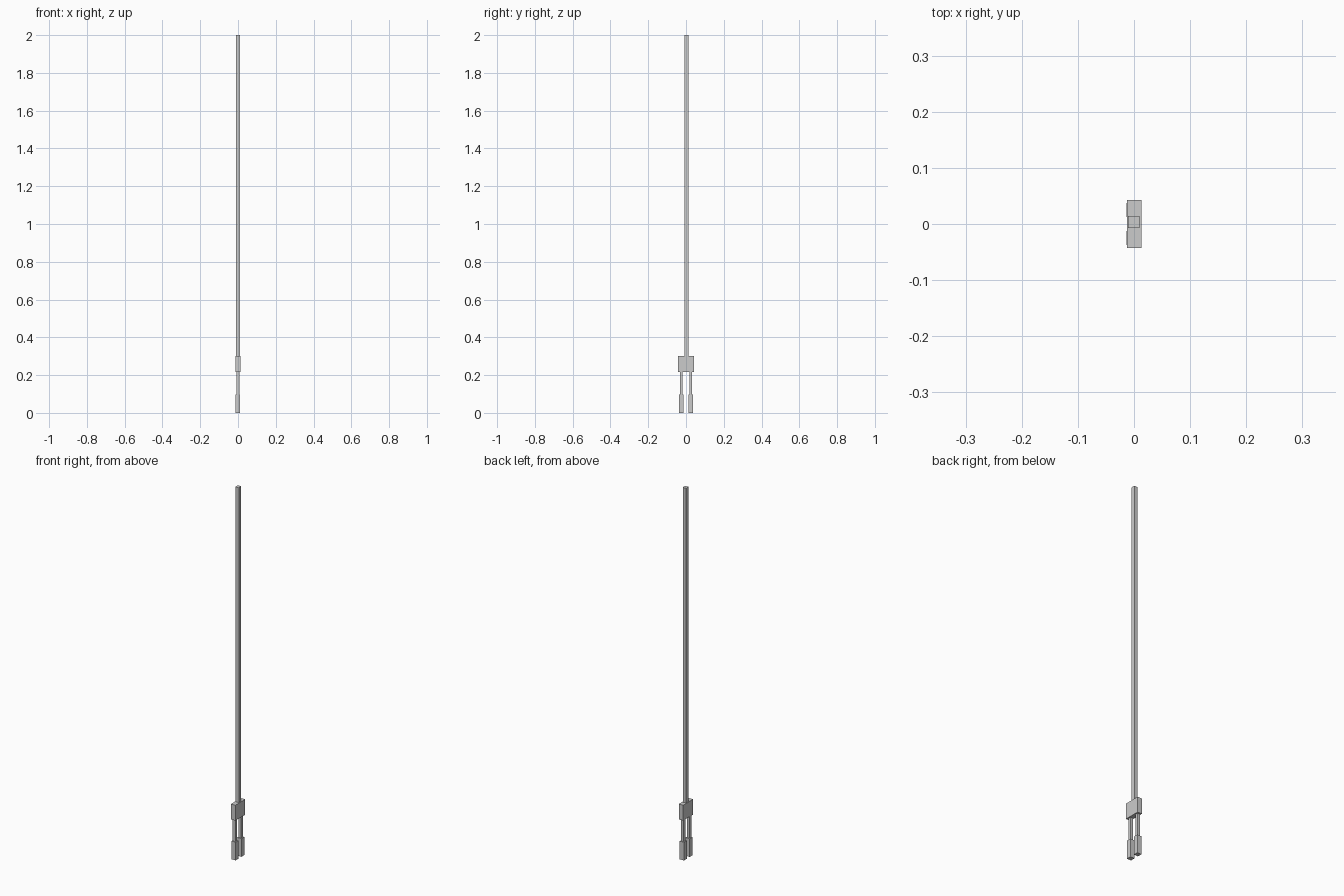
import bpy, bmesh

if "Cube" in bpy.data.objects:
    bpy.data.objects.remove(bpy.data.objects["Cube"])


def box(name, x, y, z):
    """Box from (min, max) ranges."""
    me = bpy.data.meshes.new(name)
    bm = bmesh.new()
    bmesh.ops.create_cube(bm, size=1)
    for v in bm.verts:
        v.co = [r[0] if c < 0 else r[1] for c, r in zip(v.co, (x, y, z))]
    bm.to_mesh(me)
    bm.free()
    ob = bpy.data.objects.new(name, me)
    bpy.context.collection.objects.link(ob)
    return ob


# long shaft, seated on the head block
box("shaft", (-0.0105, 0.0095), (-0.007, 0.014), (0.30, 2.0))
box("head_block", (-0.0125, 0.0135), (-0.0425, 0.0425), (0.217, 0.30))

# two prongs, each a slim stem with a thicker end
for side, cy in (("front", -0.025), ("back", 0.025)):
    box(side + "_stem", (-0.009, 0.007), (cy - 0.0075, cy + 0.0075), (0.098, 0.217))
    box(side + "_tip", (-0.0135, 0.0115), (cy - 0.0125, cy + 0.0125), (0.0, 0.098))
